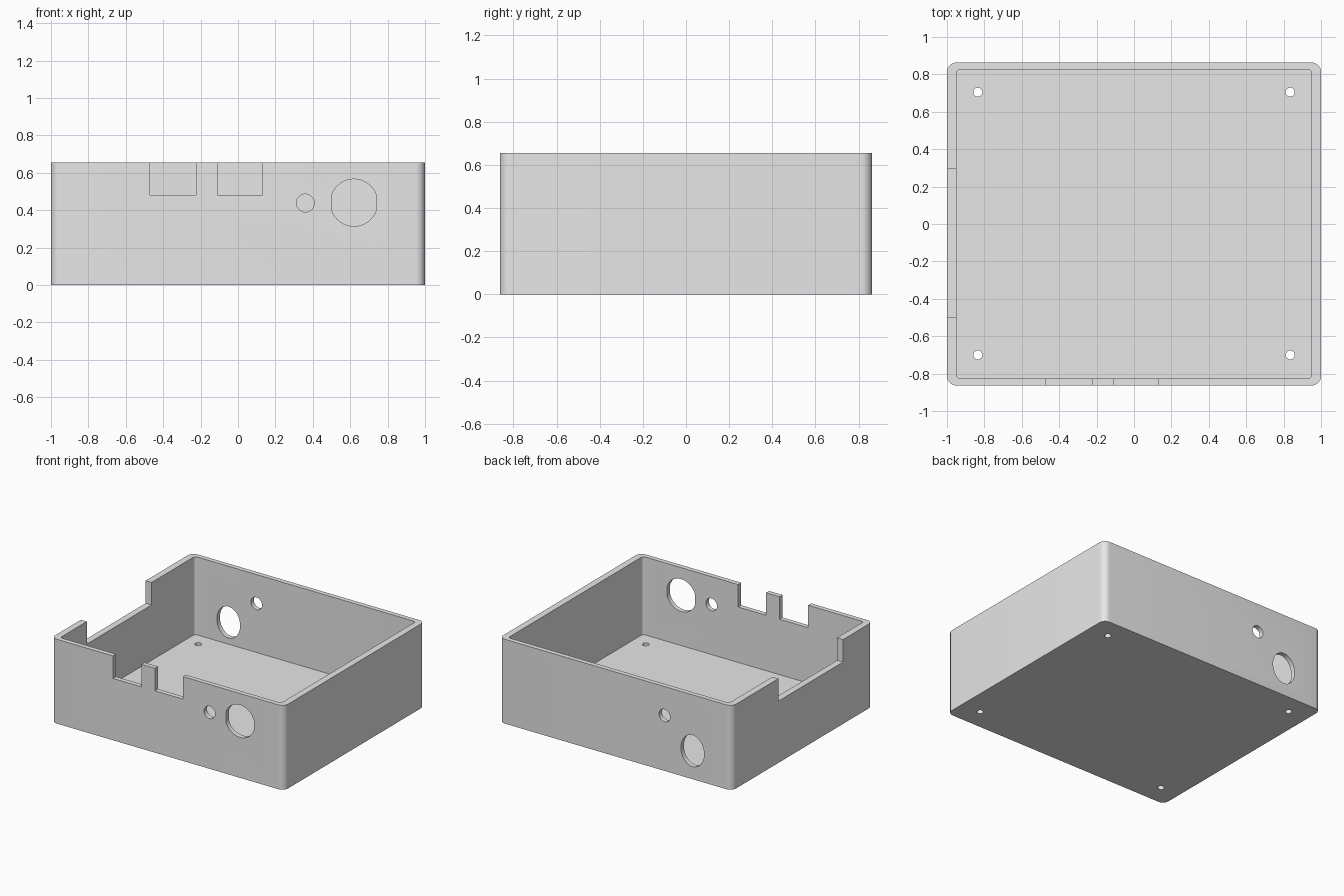
import bpy, bmesh, math
from mathutils import Vector

if "Cube" in bpy.data.objects:
    bpy.data.objects.remove(bpy.data.objects["Cube"], do_unlink=True)

HEIGHT, FLOOR = 0.655, 0.05
HALF_X, HALF_Y = 1.0, 0.863

grey = bpy.data.materials.new("plain grey")
grey.use_nodes = True
grey.diffuse_color = (0.8, 0.8, 0.8, 1)
grey.node_tree.nodes["Principled BSDF"].inputs["Base Color"].default_value = (0.8, 0.8, 0.8, 1)


def rounded_rect(hx, hy, r, steps=8):
    """Outline of a rectangle with round corners."""
    pts = []
    for i, (sx, sy) in enumerate([(1, 1), (-1, 1), (-1, -1), (1, -1)]):
        for k in range(steps + 1):
            a = math.pi / 2 * (i + k / steps)
            pts.append((sx * (hx - r) + r * math.cos(a), sy * (hy - r) + r * math.sin(a)))
    return pts


def oval(cx, cy, rx, ry, flat=9, n=40):
    """Outline of an oval, cut straight at a distance flat from its centre."""
    return [(cx + max(-flat, min(flat, rx * math.cos(t))), cy + ry * math.sin(t))
            for t in (math.tau * i / n for i in range(n))]


def rect(x0, x1, y0, y1):
    return [(x0, y0), (x1, y0), (x1, y1), (x0, y1)]


def prism(name, outline, axis, start, end):
    """Extrude an outline along the y or z axis."""
    def place(p, d):
        return (p[0], d, p[1]) if axis == "y" else (p[0], p[1], d)
    bm = bmesh.new()
    face = bm.faces.new([bm.verts.new(place(p, start)) for p in outline])
    new = bmesh.ops.extrude_face_region(bm, geom=[face])["geom"]
    move = Vector(place((0, 0), end - start))
    bmesh.ops.translate(bm, vec=move, verts=[v for v in new if isinstance(v, bmesh.types.BMVert)])
    bmesh.ops.recalc_face_normals(bm, faces=bm.faces)
    mesh = bpy.data.meshes.new(name)
    bm.to_mesh(mesh)
    bm.free()
    mesh.materials.append(grey)
    obj = bpy.data.objects.new(name, mesh)
    bpy.context.collection.objects.link(obj)
    return obj


# Outer block of the open box
box = prism("enclosure_box", rounded_rect(HALF_X, HALF_Y, 0.05), "z", 0, HEIGHT)

# Hollow inside
cutters = [prism("cavity_cutter", rounded_rect(0.949, 0.826, 0.02), "z", FLOOR, 1)]

# Notches in the front rim and the side rim
for x0, x1 in [(-0.47, -0.225), (-0.11, 0.13)]:
    cutters.append(prism("front_notch_cutter", rect(x0, x1, -1, -0.8), "z", 0.48, 1))
cutters.append(prism("side_notch_cutter", rect(-1.1, -0.9, -0.5, 0.295), "z", 0.48, 1))

# Round openings in the front and back walls
cutters += [
    prism("front_small_hole_cutter", oval(0.36, 0.438, 0.048, 0.048), "y", -1, -0.75),
    prism("front_large_hole_cutter", oval(0.62, 0.44, 0.126, 0.126, 0.12), "y", -1, -0.75),
    prism("back_small_hole_cutter", oval(-0.42, 0.43, 0.048, 0.048), "y", 0.75, 1),
    prism("back_large_hole_cutter", oval(-0.66, 0.22, 0.1, 0.122), "y", 0.75, 1),
]

# Screw holes through the floor
for x in (-0.835, 0.835):
    for y in (-0.7, 0.705):
        cutters.append(prism("screw_hole_cutter", oval(x, y, 0.024, 0.024), "z", -0.1, 0.2))

for cutter in cutters:
    mod = box.modifiers.new(cutter.name, "BOOLEAN")
    mod.operation = "DIFFERENCE"
    mod.solver = "EXACT"
    mod.object = cutter

# Bake the cuts and drop the cutters
graph = bpy.context.evaluated_depsgraph_get()
baked = bpy.data.meshes.new_from_object(box.evaluated_get(graph))
box.modifiers.clear()
box.data = baked
for cutter in cutters:
    bpy.data.objects.remove(cutter, do_unlink=True)

# Smooth the round corners and hole walls, keep edges sharp
bpy.ops.object.select_all(action="DESELECT")
box.select_set(True)
bpy.context.view_layer.objects.active = box
bpy.ops.object.shade_smooth_by_angle(angle=math.radians(30))
